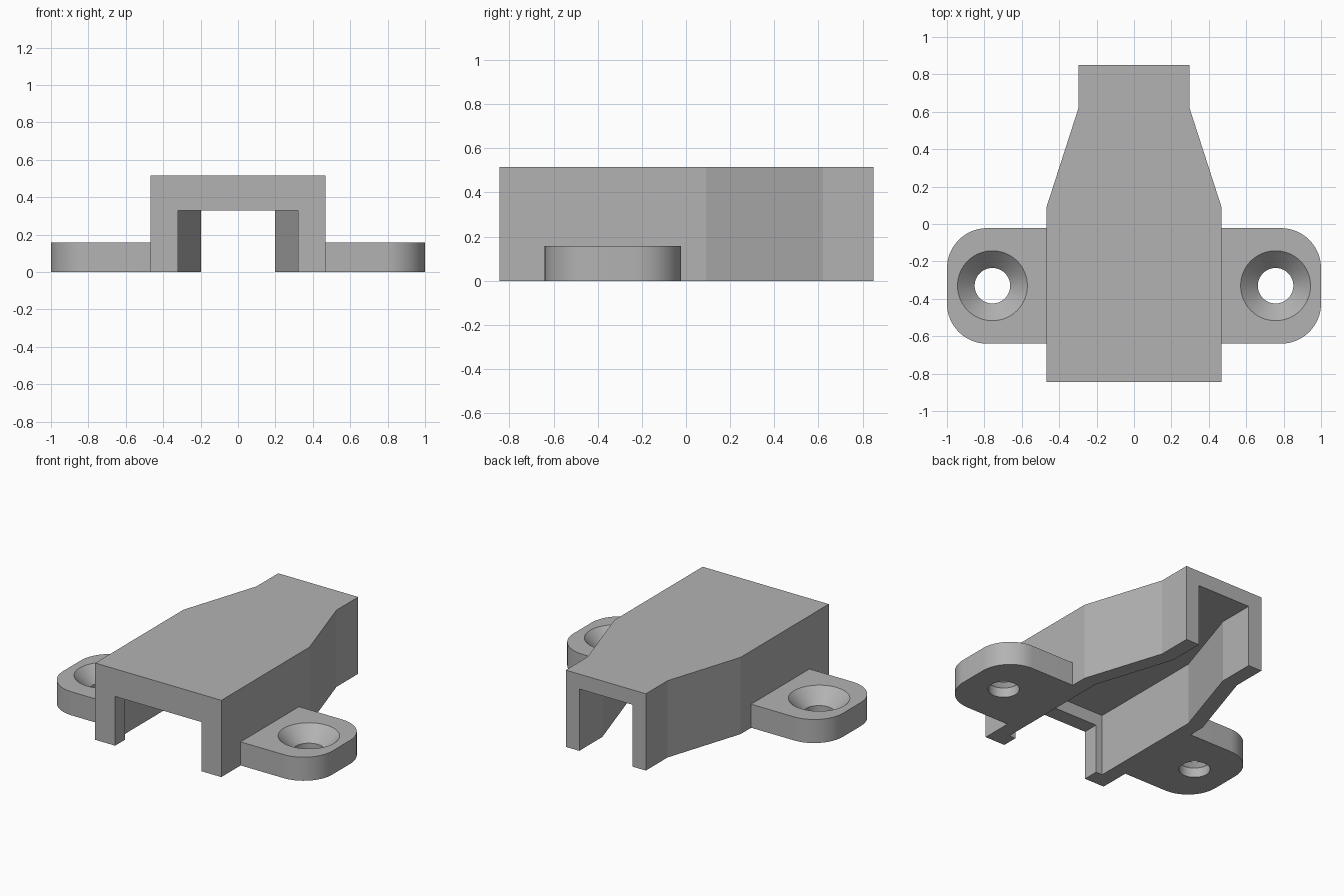
import bpy, bmesh, math

default = bpy.data.objects.get("Cube")
if default:
    bpy.data.objects.remove(default, do_unlink=True)

grey = bpy.data.materials.new("plain grey")
grey.use_nodes = True
colour = (0.45, 0.45, 0.45, 1)
grey.diffuse_color = colour
grey.node_tree.nodes["Principled BSDF"].inputs["Base Color"].default_value = colour


def add_object(name, bm):
    bmesh.ops.recalc_face_normals(bm, faces=bm.faces)
    mesh = bpy.data.meshes.new(name)
    bm.to_mesh(mesh)
    bm.free()
    mesh.materials.append(grey)
    obj = bpy.data.objects.new(name, mesh)
    bpy.context.collection.objects.link(obj)
    return obj


def prism(name, outline, z0, z1):
    bm = bmesh.new()
    face = bm.faces.new([bm.verts.new((x, y, z0)) for x, y in outline])
    top = bmesh.ops.extrude_face_region(bm, geom=[face])["geom"]
    verts = [v for v in top if isinstance(v, bmesh.types.BMVert)]
    bmesh.ops.translate(bm, verts=verts, vec=(0, 0, z1 - z0))
    return add_object(name, bm)


def lathe(name, profile, centre, steps=64):
    """Closed solid turned around a vertical axis from (radius, z) pairs."""
    bm = bmesh.new()
    turns = [2 * math.pi * i / steps for i in range(steps)]
    rings = [[bm.verts.new((centre[0] + r * math.cos(a), centre[1] + r * math.sin(a), z))
              for a in turns] for r, z in profile]
    for low, high in zip(rings, rings[1:]):
        for i in range(steps):
            j = (i + 1) % steps
            bm.faces.new((low[i], low[j], high[j], high[i]))
    bm.faces.new(rings[0])
    bm.faces.new(rings[-1])
    return add_object(name, bm)


def mirrored(half):
    return half + [(-x, y) for x, y in reversed(half)]


def cut(target, cutter):
    cutter.hide_render = True
    mod = target.modifiers.new("cut", "BOOLEAN")
    mod.operation = "DIFFERENCE"
    mod.solver = "EXACT"
    mod.object = cutter
    select(target)
    bpy.ops.object.modifier_apply(modifier=mod.name)
    bpy.data.objects.remove(cutter, do_unlink=True)


def select(obj):
    bpy.ops.object.select_all(action="DESELECT")
    obj.select_set(True)
    bpy.context.view_layer.objects.active = obj


# Tapered channel cover, open underneath and at both ends
FRONT, BACK, HEIGHT = -0.845, 0.85, 0.515
WIDE, NARROW, WALL, LIP = 0.468, 0.297, 0.1, 0.105
cover = prism("channel_cover", mirrored(
    [(WIDE, FRONT), (WIDE, 0.09), (NARROW, 0.62), (NARROW, BACK)]), 0, HEIGHT)
cut(cover, prism("cavity_cutter", mirrored(
    [(WIDE - WALL, FRONT + LIP), (WIDE - WALL, 0.075),
     (NARROW - WALL, 0.605), (NARROW - WALL, 1)]), -0.1, HEIGHT - WALL))

# Smaller front mouth, leaving a lip around the opening
cut(cover, prism("mouth_cutter", mirrored([(0.32, -1), (0.32, -0.6)]), -0.2, 0.33))

# Rounded mounting ears with countersunk screw holes
RADIUS, Y0, Y1, THICK = 0.215, -0.64, -0.022, 0.158
for side, name in ((1, "left_mounting_ear"), (-1, "right_mounting_ear")):
    outline = [(side * WIDE, Y0)]
    for cy, start in ((Y0 + RADIUS, -90), (Y1 - RADIUS, 0)):
        for i in range(17):
            a = math.radians(start + 90 * i / 16)
            outline.append((side * (1 - RADIUS + RADIUS * math.cos(a)),
                            cy + RADIUS * math.sin(a)))
    outline.append((side * WIDE, Y1))
    ear = prism(name, outline, 0, THICK)
    slope = 0.01
    cut(ear, lathe("screw_cutter", [
        (0.095, -0.1), (0.095, 0.064), (0.187, THICK),
        (0.187 + slope, THICK + slope)], (side * 0.757, -0.33)))
    select(ear)
    bpy.ops.object.shade_smooth_by_angle(angle=math.radians(25))
